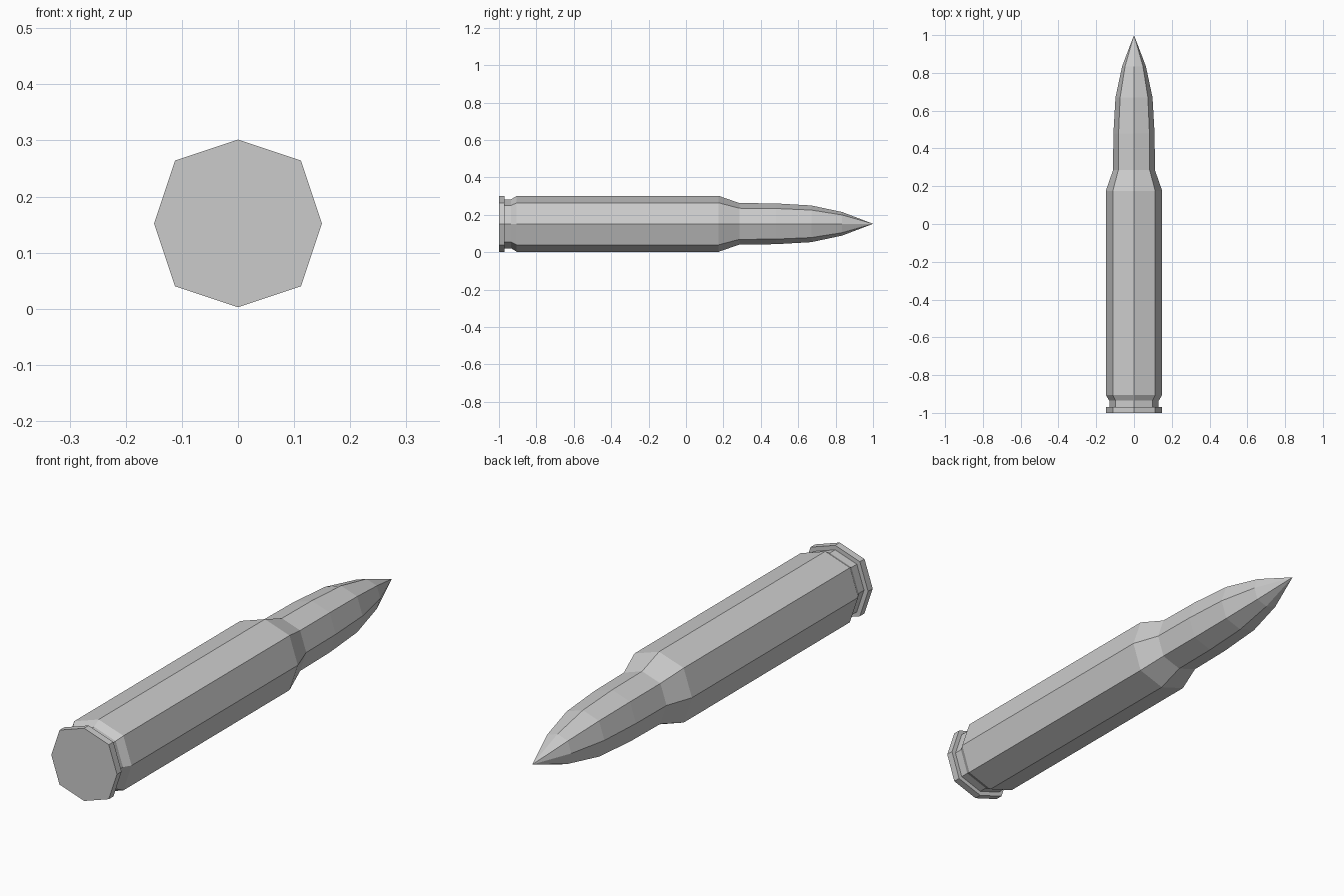
import bpy, bmesh

if "Cube" in bpy.data.objects:
    bpy.data.objects.remove(bpy.data.objects["Cube"])

CENTRE_Z = 0.152
DIAG = 0.75  # diagonal corners sit slightly outside a regular octagon
OCTAGON = [(1, 0), (DIAG, DIAG), (0, 1), (-DIAG, DIAG),
           (-1, 0), (-DIAG, -DIAG), (0, -1), (DIAG, -DIAG)]

# (y, radius) stations: rim, extractor groove, case, shoulder, neck, tapering tip
PROFILE = [(-1.0, 0.1495), (-0.97, 0.1495), (-0.97, 0.131), (-0.935, 0.131),
           (-0.905, 0.1495), (0.175, 0.1495), (0.285, 0.111), (0.48, 0.109),
           (0.67, 0.098), (0.835, 0.063)]
TIP_Y = 1.0


def build_lathe(name, profile, tip_y):
    bm = bmesh.new()
    rings = [[bm.verts.new((x * r, y, CENTRE_Z + z * r)) for x, z in OCTAGON]
             for y, r in profile]
    tip = bm.verts.new((0, tip_y, CENTRE_Z))
    n = len(OCTAGON)
    bm.faces.new(rings[0])  # flat base
    for a, b in zip(rings, rings[1:]):
        for i in range(n):
            j = (i + 1) % n
            bm.faces.new((a[i], a[j], b[j], b[i]))
    for i in range(n):  # pointed end
        bm.faces.new((rings[-1][i], rings[-1][(i + 1) % n], tip))
    bmesh.ops.recalc_face_normals(bm, faces=bm.faces)
    mesh = bpy.data.meshes.new(name)
    bm.to_mesh(mesh)
    bm.free()
    obj = bpy.data.objects.new(name, mesh)
    bpy.context.collection.objects.link(obj)
    return obj


build_lathe("cartridge", PROFILE, TIP_Y)
